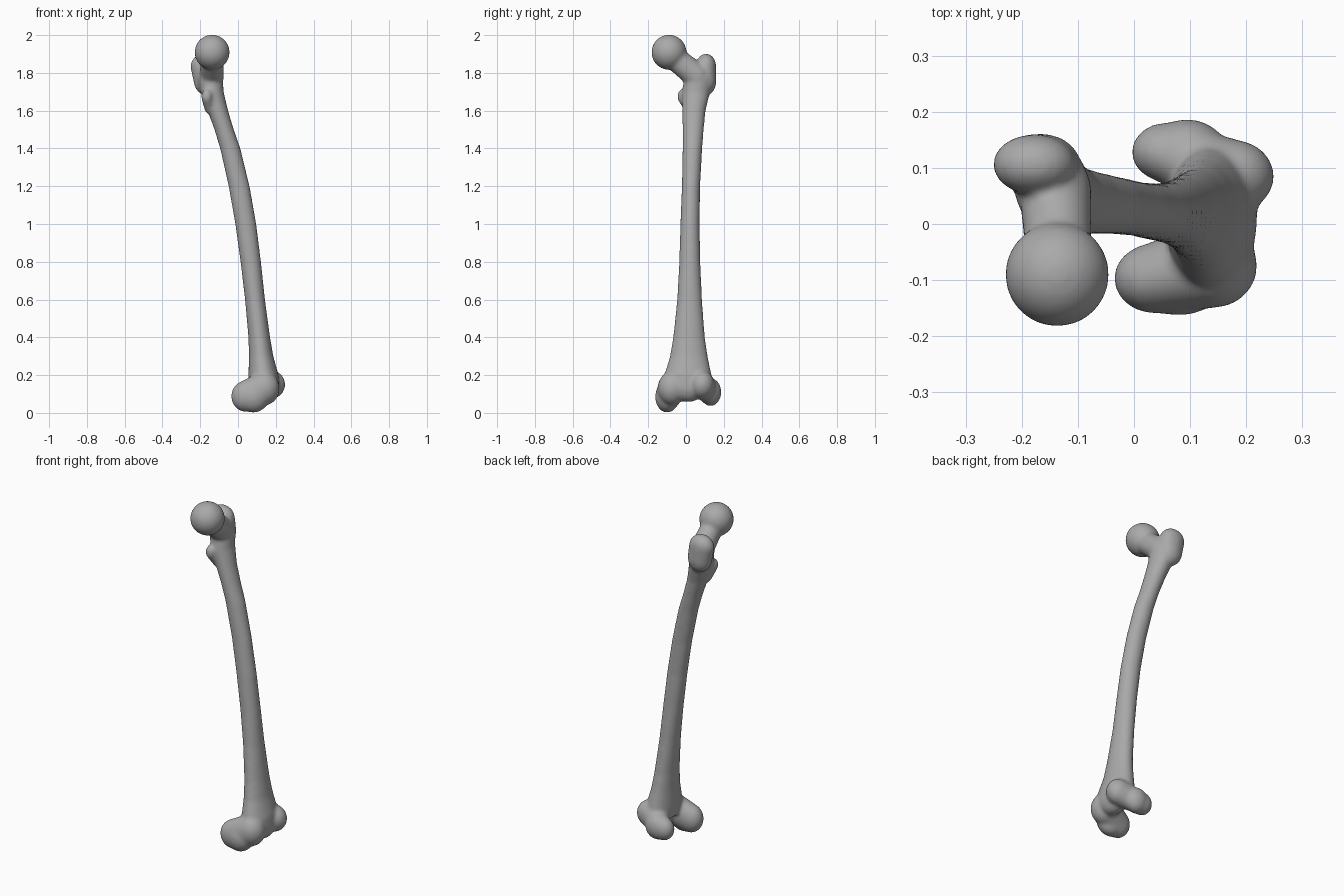
import bpy, bmesh, math
from mathutils import Matrix, Vector

cube = bpy.data.objects.get("Cube")
if cube:
    bpy.data.objects.remove(cube, do_unlink=True)

bone = bpy.data.materials.new("bone grey")
bone.use_nodes = True
colour = (0.4, 0.4, 0.4, 1)
bone.diffuse_color = colour
bone.node_tree.nodes["Principled BSDF"].inputs["Base Color"].default_value = colour

bm = bmesh.new()


def blob(centre, radii):
    m = Matrix.Translation(centre) @ Matrix.Diagonal((*radii, 1))
    bmesh.ops.create_uvsphere(bm, u_segments=32, v_segments=20, radius=1, matrix=m)


def limb(a, ra, b, rb, steps=8):
    """Chain of overlapping ellipsoids from a to b."""
    a, b, ra, rb = Vector(a), Vector(b), Vector(ra), Vector(rb)
    for i in range(steps + 1):
        blob(a.lerp(b, i / steps), ra.lerp(rb, i / steps))


def loft(sections, sides=32):
    """Skin of elliptical sections: z, x min, x max, y min, y max."""
    rings = []
    for z, x0, x1, y0, y1 in sections:
        ring = []
        for i in range(sides):
            t = math.tau * i / sides
            ring.append(bm.verts.new(((x0 + x1) / 2 + (x1 - x0) / 2 * math.cos(t),
                                      (y0 + y1) / 2 + (y1 - y0) / 2 * math.sin(t), z)))
        rings.append(ring)
    for low, high in zip(rings, rings[1:]):
        for i in range(sides):
            j = (i + 1) % sides
            bm.faces.new((low[i], low[j], high[j], high[i]))
    bm.faces.new(rings[0][::-1])
    bm.faces.new(rings[-1])


# Curved shaft, flaring towards the knee
loft([(0.13, 0.06, 0.22, -0.12, 0.14),
      (0.2, 0.055, 0.215, -0.115, 0.135),
      (0.3, 0.058, 0.187, -0.085, 0.115),
      (0.4, 0.055, 0.17, -0.068, 0.1),
      (0.6, 0.037, 0.143, -0.047, 0.085),
      (0.8, 0.013, 0.122, -0.036, 0.076),
      (1.0, -0.015, 0.097, -0.03, 0.072),
      (1.2, -0.05, 0.062, -0.022, 0.075),
      (1.4, -0.095, 0.013, -0.018, 0.086),
      (1.5, -0.125, -0.022, -0.018, 0.094),
      (1.6, -0.162, -0.052, -0.02, 0.104),
      (1.7, -0.2, -0.076, -0.02, 0.128),
      (1.78, -0.215, -0.08, -0.01, 0.145)])

# Ball head and neck
blob((-0.137, -0.09, 1.909), (0.093, 0.093, 0.093))
limb((-0.135, -0.05, 1.87), (0.06, 0.06, 0.065), (-0.14, 0.06, 1.78), (0.065, 0.06, 0.075))

# Greater and lesser trochanters
limb((-0.165, 0.105, 1.76), (0.07, 0.056, 0.08), (-0.178, 0.106, 1.835), (0.074, 0.054, 0.067))
limb((-0.165, -0.017, 1.675), (0.03, 0.03, 0.04), (-0.15, 0.02, 1.62), (0.03, 0.03, 0.04))

# Inner condyle, longer and lower
limb((0.038, -0.097, 0.088), (0.074, 0.063, 0.082), (0.14, -0.075, 0.13), (0.08, 0.075, 0.09))
blob((0.08, -0.1, 0.085), (0.085, 0.063, 0.084))

# Outer condyle, with its high front ridge
limb((0.058, 0.128, 0.105), (0.063, 0.053, 0.066), (0.178, 0.085, 0.15), (0.072, 0.065, 0.075))
blob((0.095, 0.13, 0.11), (0.07, 0.057, 0.074))

# Groove between the condyles
blob((0.155, 0.01, 0.135), (0.065, 0.09, 0.078))

# Fuse everything into one smooth bone
mesh = bpy.data.meshes.new("thigh_bone")
bm.to_mesh(mesh)
bm.free()
obj = bpy.data.objects.new("thigh_bone", mesh)
bpy.context.collection.objects.link(obj)
mesh.materials.append(bone)
bpy.context.view_layer.objects.active = obj
obj.select_set(True)

fuse = obj.modifiers.new("fuse", 'REMESH')
fuse.mode = 'VOXEL'
fuse.voxel_size = 0.008
fuse.use_smooth_shade = True
soften = obj.modifiers.new("soften", 'SMOOTH')
soften.factor = 0.5
soften.iterations = 14
for name in ("fuse", "soften"):
    bpy.ops.object.modifier_apply(modifier=name)
bpy.ops.object.shade_smooth()
